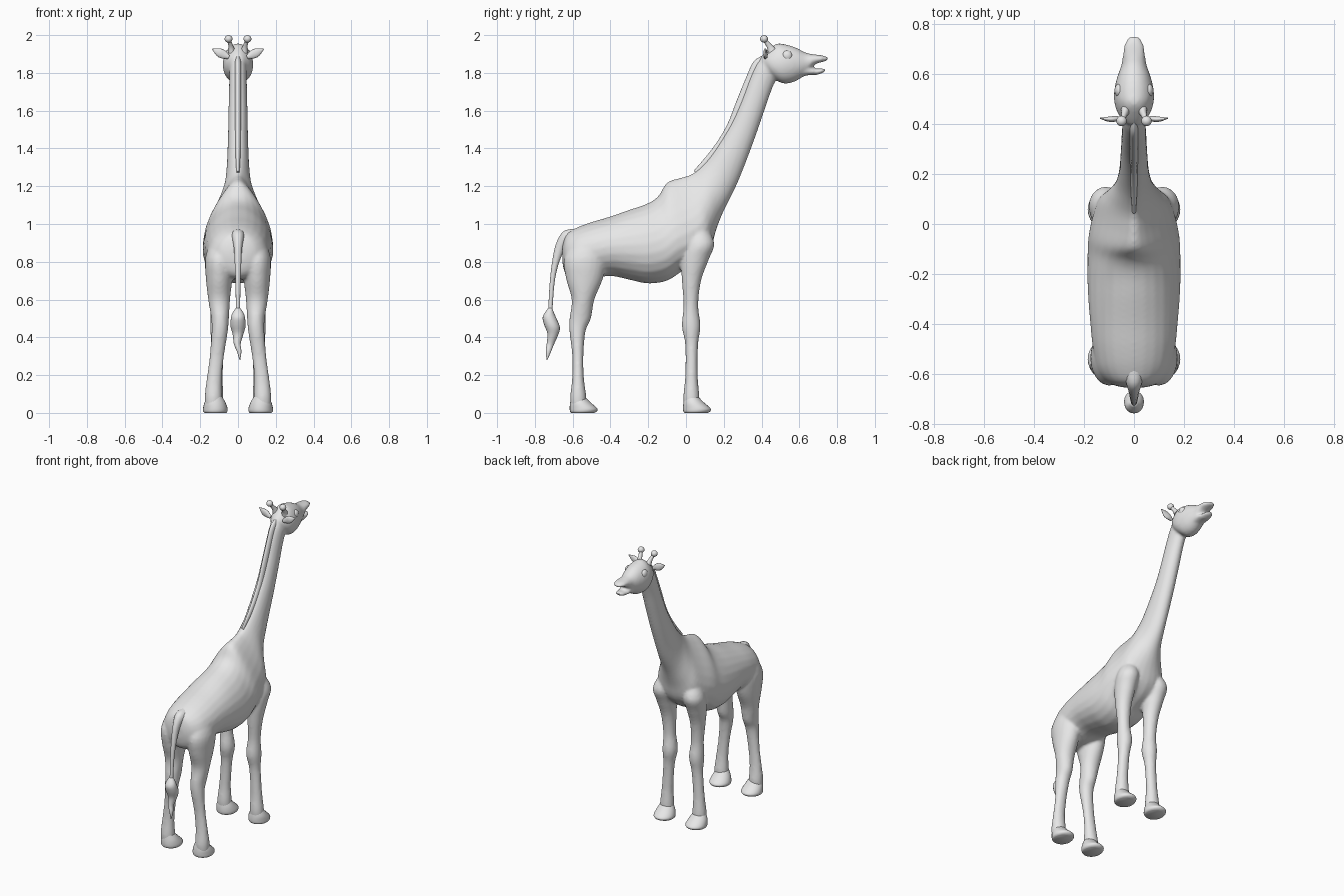
import bpy, bmesh, math
from mathutils import Vector

hide = bpy.data.materials.new("grey")
hide.diffuse_color = (0.8, 0.8, 0.8, 1)


def spline(rows, steps):
    """Catmull-Rom interpolation of ring rows."""
    vs = [Vector(r) for r in rows]
    out = []
    for i in range(len(vs) - 1):
        a, b, c, d = vs[max(i - 1, 0)], vs[i], vs[i + 1], vs[min(i + 2, len(vs) - 1)]
        for s in range(steps):
            t = s / steps
            out.append(b + (c - a) * (t / 2) + (a * 2 - b * 5 + c * 4 - d) * (t * t / 2)
                       + (b * 3 - a - c * 3 + d) * (t ** 3 / 2))
    return out + [vs[-1]]


def loft(bm, rows, side=1, n=24, steps=4):
    """Rows: y, z of one edge, y, z of the other, half width, centre x, pinch."""
    rings = []
    for y1, z1, y2, z2, w, cx, k in spline(rows, steps):
        ring = []
        for j in range(n):
            a = 2 * math.pi * j / n
            s = math.sin(a)
            ring.append(bm.verts.new((side * (cx + w * math.cos(a) * (1 - k * s)),
                                      (y1 + y2) / 2 + (y1 - y2) / 2 * s,
                                      (z1 + z2) / 2 + (z1 - z2) / 2 * s)))
        rings.append(ring)
    for p, q in zip(rings, rings[1:]):
        for j in range(n):
            bm.faces.new((p[j], p[(j + 1) % n], q[(j + 1) % n], q[j]))
    bm.faces.new(rings[0])
    bm.faces.new(rings[-1])


def finish(bm, name, angle=60):
    bmesh.ops.recalc_face_normals(bm, faces=bm.faces)
    me = bpy.data.meshes.new(name)
    bm.to_mesh(me)
    bm.free()
    me.materials.append(hide)
    ob = bpy.data.objects.new(name, me)
    bpy.context.collection.objects.link(ob)
    bpy.ops.object.select_all(action='DESELECT')
    ob.select_set(True)
    bpy.context.view_layer.objects.active = ob
    bpy.ops.object.shade_smooth_by_angle(angle=math.radians(angle))
    return ob


def part(name, rows, side=1, **kw):
    bm = bmesh.new()
    loft(bm, rows, side, **kw)
    return finish(bm, name)


def ball(name, loc, scale):
    bm = bmesh.new()
    bmesh.ops.create_uvsphere(bm, u_segments=20, v_segments=12, radius=1)
    bmesh.ops.scale(bm, vec=scale, verts=bm.verts)
    ob = finish(bm, name)
    ob.location = loc


# torso and neck: back edge, belly edge, half width, centre, pinch
torso = [
    (-.655, .88, -.655, .80, .045, 0, 0), (-.635, .945, -.64, .74, .10, 0, 0),
    (-.58, .98, -.60, .71, .145, 0, 0), (-.5, 1.01, -.5, .71, .165, 0, 0),
    (-.4, 1.04, -.4, .725, .175, 0, .05), (-.3, 1.075, -.3, .705, .183, 0, .1),
    (-.2, 1.11, -.2, .685, .186, 0, .15), (-.145, 1.15, -.1, .70, .181, 0, .25),
    (-.10, 1.22, -.02, .75, .17, 0, .42), (-.03, 1.245, .07, .80, .15, 0, .5),
    (.02, 1.26, .13, .87, .13, 0, .5), (.06, 1.285, .16, .97, .10, 0, .4),
    (.11, 1.335, .20, 1.07, .072, 0, .2), (.165, 1.41, .27, 1.21, .059, 0, 0),
    (.24, 1.535, .345, 1.40, .053, 0, 0), (.295, 1.66, .405, 1.57, .05, 0, 0),
    (.34, 1.78, .45, 1.70, .047, 0, 0), (.38, 1.86, .49, 1.79, .046, 0, 0),
    (.44, 1.90, .53, 1.83, .04, 0, 0)]

# skull and upper muzzle, then lower jaw
head = [
    (.395, 1.885, .42, 1.82, .035, 0, 0), (.43, 1.92, .46, 1.775, .066, 0, .1),
    (.48, 1.955, .51, 1.745, .08, 0, .08), (.53, 1.95, .56, 1.748, .078, 0, 0),
    (.58, 1.935, .605, 1.77, .066, 0, 0), (.635, 1.907, .645, 1.80, .05, 0, 0),
    (.68, 1.898, .68, 1.843, .045, 0, 0), (.72, 1.893, .72, 1.857, .039, 0, 0),
    (.752, 1.883, .752, 1.866, .02, 0, 0)]
jaw = [
    (.59, 1.83, .59, 1.775, .045, 0, 0), (.65, 1.828, .65, 1.788, .042, 0, 0),
    (.69, 1.822, .69, 1.789, .036, 0, 0), (.72, 1.824, .72, 1.798, .029, 0, 0),
    (.738, 1.82, .738, 1.809, .015, 0, 0)]

# legs from top to ankle
hind_leg = [
    (-.42, .93, -.58, .93, .05, .09, 0), (-.42, .82, -.645, .82, .075, .098, 0),
    (-.44, .71, -.635, .71, .07, .10, 0), (-.485, .60, -.605, .60, .058, .10, 0),
    (-.503, .50, -.617, .50, .047, .095, 0), (-.532, .43, -.617, .43, .043, .097, 0),
    (-.543, .30, -.602, .30, .038, .112, 0), (-.54, .18, -.603, .18, .04, .126, 0),
    (-.528, .09, -.613, .09, .046, .13, 0), (-.53, .03, -.61, .03, .046, .128, 0)]
fore_leg = [
    (.10, 1.0, .02, 1.0, .04, .09, 0), (.15, .90, .0, .90, .066, .113, 0),
    (.12, .81, -.025, .81, .06, .113, 0), (.08, .70, -.022, .70, .048, .11, 0),
    (.065, .57, -.013, .57, .04, .105, 0), (.077, .46, -.022, .46, .047, .10, 0),
    (.064, .36, -.004, .36, .037, .107, 0), (.062, .20, -.004, .20, .037, .118, 0),
    (.071, .09, -.014, .09, .045, .122, 0), (.07, .03, -.01, .03, .045, .122, 0)]

# blend torso, neck, head and legs into one skin
bm = bmesh.new()
for rows in (torso, head, jaw):
    loft(bm, rows)
for side in (-1, 1):
    loft(bm, hind_leg, side)
    loft(bm, fore_leg, side)
body = finish(bm, "body")
rem = body.modifiers.new("blend", 'REMESH')
rem.mode = 'VOXEL'
rem.voxel_size = 0.009
rem.use_smooth_shade = True
sm = body.modifiers.new("soften", 'SMOOTH')
sm.factor = 0.5
sm.iterations = 6

# mane ridge along the back of the neck
part("mane", [
    (.04, 1.28, .07, 1.26, .008, 0, 0), (.14, 1.40, .18, 1.36, .014, 0, 0),
    (.215, 1.52, .27, 1.49, .016, 0, 0), (.265, 1.645, .33, 1.62, .017, 0, 0),
    (.32, 1.78, .38, 1.75, .017, 0, 0), (.358, 1.86, .41, 1.82, .017, 0, 0),
    (.41, 1.895, .43, 1.86, .012, 0, 0)], n=16)

# tail with a tuft
part("tail", [
    (-.59, .975, -.60, .89, .04, 0, 0), (-.65, .96, -.622, .89, .032, 0, 0),
    (-.69, .89, -.645, .86, .022, 0, 0), (-.71, .79, -.677, .78, .017, 0, 0),
    (-.722, .68, -.697, .68, .013, 0, 0), (-.73, .53, -.708, .53, .011, 0, 0)], n=16)
part("tail_tuft", [
    (-.73, .555, -.708, .555, .012, 0, 0), (-.758, .51, -.697, .525, .034, 0, 0),
    (-.752, .47, -.668, .455, .04, 0, 0), (-.734, .42, -.678, .41, .028, 0, 0),
    (-.737, .37, -.70, .36, .018, -.004, 0), (-.742, .33, -.716, .32, .012, .006, 0),
    (-.738, .28, -.734, .28, .002, .01, 0)], n=16)

for side, tag in ((-1, "left"), (1, "right")):
    # hooves, wider toward the toe
    for name, y in (("fore", 0), ("hind", -.6)):
        part(f"{name}_hoof_{tag}", [
            (y + .066, .085, y - .008, .085, .04, .123, 0),
            (y + .092, .058, y - .014, .05, .056, .122, 0),
            (y + .13, .024, y - .016, .024, .065, .12, 0),
            (y + .128, .008, y - .014, .008, .064, .12, 0),
            (y + .115, 0, y - .008, 0, .057, .12, 0)], side)
    # horns
    part(f"horn_{tag}", [
        (.475, 1.93, .435, 1.90, .02, .033, 0), (.453, 1.95, .428, 1.935, .013, .038, 0),
        (.422, 1.985, .405, 1.972, .010, .049, 0)], side, n=12)
    ball(f"horn_tip_{tag}", (side * .05, .413, 1.98), (.021, .021, .02))
    # leaf-shaped ears
    ear = part(f"ear_{tag}", [
        (.009, 0, -.009, 0, .01, 0, 0), (.013, .03, -.010, .03, .022, 0, 0),
        (.010, .06, -.010, .06, .022, 0, 0), (.006, .098, .002, .098, .002, 0, 0)], n=16)
    ear.location = (side * .048, .42, 1.883)
    ear.rotation_euler = (0, side * math.radians(64), 0)
    # eyes
    ball(f"eye_{tag}", (side * .058, .535, 1.89), (.02, .028, .028))
